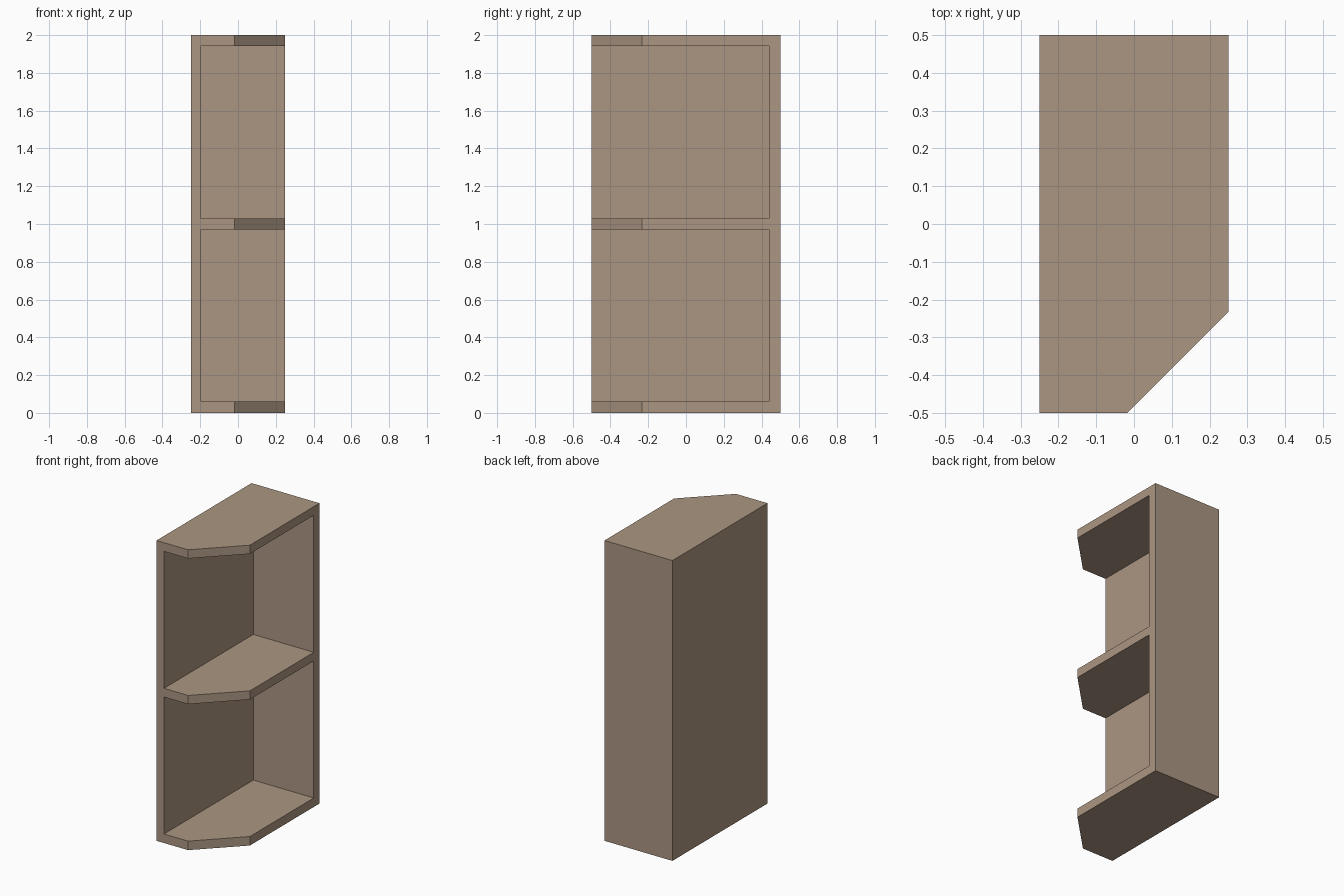
import bpy, bmesh

if "Cube" in bpy.data.objects:
    bpy.data.objects.remove(bpy.data.objects["Cube"])

wood = bpy.data.materials.new("pale_brown_wood")
wood.diffuse_color = (0.407, 0.305, 0.223, 1)
wood.use_nodes = True
wood.node_tree.nodes["Principled BSDF"].inputs["Base Color"].default_value = wood.diffuse_color


def prism(name, outline, z0, z1):
    """Extrude a plan outline from z0 up to z1."""
    bm = bmesh.new()
    face = bm.faces.new([bm.verts.new((x, y, z0)) for x, y in outline])
    top = bmesh.ops.extrude_face_region(bm, geom=[face])
    verts = [v for v in top["geom"] if isinstance(v, bmesh.types.BMVert)]
    bmesh.ops.translate(bm, verts=verts, vec=(0, 0, z1 - z0))
    bmesh.ops.recalc_face_normals(bm, faces=bm.faces)
    mesh = bpy.data.meshes.new(name)
    bm.to_mesh(mesh)
    bm.free()
    mesh.materials.append(wood)
    obj = bpy.data.objects.new(name, mesh)
    bpy.context.collection.objects.link(obj)
    return obj


# Solid end-shelf body with the clipped front right corner
body = prism("corner_shelf_unit", [(-0.25, -0.5), (-0.018, -0.5), (0.25, -0.232),
                                   (0.25, 0.5), (-0.25, 0.5)], 0, 2)

# Two open bays, leaving the left panel, back panel and three shelves
for i, (z0, z1) in enumerate([(0.06, 0.972), (1.03, 1.942)]):
    bay = prism(f"bay_cutter_{i + 1}", [(-0.195, -0.7), (0.5, -0.7),
                                        (0.5, 0.44), (-0.195, 0.44)], z0, z1)
    bay.hide_render = True
    bay.display_type = 'WIRE'
    cut = body.modifiers.new(f"bay_{i + 1}", 'BOOLEAN')
    cut.operation = 'DIFFERENCE'
    cut.solver = 'EXACT'
    cut.object = bay
